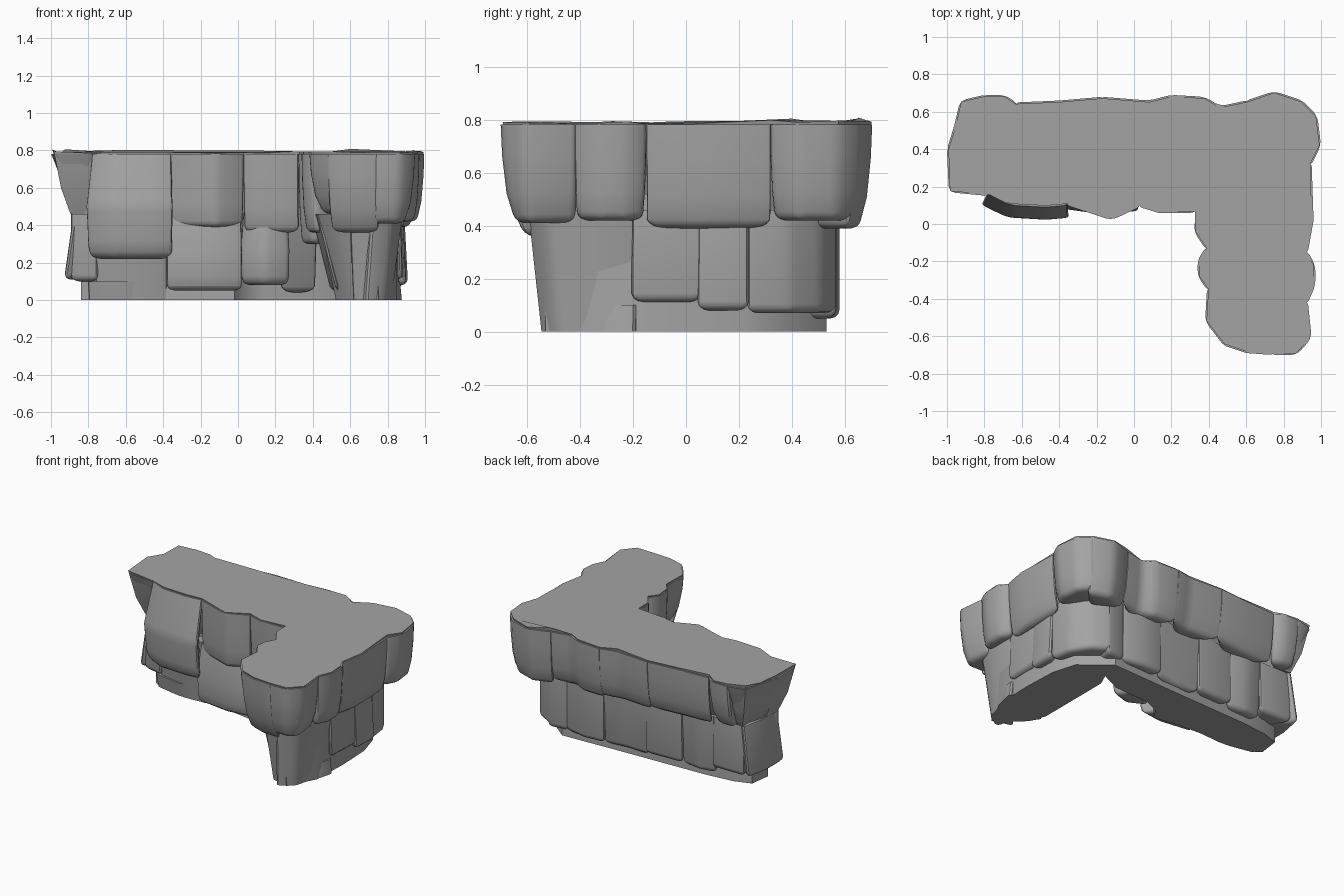
import bpy, bmesh, math, random
from mathutils import Vector

random.seed(4)
cube = bpy.data.objects.get("Cube")
if cube:
    bpy.data.objects.remove(cube, do_unlink=True)

stone = bpy.data.materials.new("grey_stone")
stone.use_nodes = True
stone.diffuse_color = (.37, .37, .37, 1)
stone.node_tree.nodes["Principled BSDF"].inputs["Base Color"].default_value = stone.diffuse_color

# Side profiles: (fraction of height, fraction of inset)
OVERHANG = [(1, 0), (.68, .1), (.3, .4), (0, 1)]
STRAIGHT = [(1, 0), (0, 1)]
BULGE = [(1, 0), (.5, 1), (.12, .7), (0, .2)]
made = []


def normals(points, closed=False):
    """Outward direction at every point of a counter-clockwise path."""
    count = len(points)
    result = []
    for i, p in enumerate(points):
        before = points[i - 1] if closed or i else p
        after = points[(i + 1) % count] if closed or i < count - 1 else p
        total = Vector((0, 0))
        for d in (p - before, after - p):
            if d.length:
                total += Vector((d.y, -d.x)).normalized()
        result.append(total.normalized())
    return result


def loft(name, rings, bevel=0):
    """Skin a stack of rings, cap both ends and round the free edges."""
    bm = bmesh.new()
    loops = [[bm.verts.new(p) for p in ring] for ring in rings]
    count = len(rings[0])
    for low, high in zip(loops, loops[1:]):
        for i in range(count):
            j = (i + 1) % count
            bm.faces.new((low[i], low[j], high[j], high[i]))
    bm.faces.new(loops[0])
    bm.faces.new(loops[-1])
    bmesh.ops.recalc_face_normals(bm, faces=bm.faces[:])
    if bevel:
        top = max(v.co.z for v in bm.verts)
        edges = [e for e in bm.edges if e.calc_face_angle() > .3
                 and not all(v.co.z > top - .001 for v in e.verts)
                 and not all(v.co.z < .001 for v in e.verts)]
        bmesh.ops.bevel(bm, geom=edges, offset=bevel, segments=3,
                        profile=.5, affect='EDGES', clamp_overlap=True)
    mesh = bpy.data.meshes.new(name)
    bm.to_mesh(mesh)
    bm.free()
    mesh.materials.append(stone)
    obj = bpy.data.objects.new(name, mesh)
    bpy.context.collection.objects.link(obj)
    made.append(obj)


def rock(name, path, low, high, inset, profile):
    """One wedge of stone whose outer face follows the path."""
    points = [Vector(p) for p in path]
    points[0] += (points[0] - points[1]).normalized() * .018
    points[-1] += (points[-1] - points[-2]).normalized() * .018
    outward = normals(points)
    middle = sum(points, Vector((0, 0))) / len(points)
    anchor = middle - sum(outward, Vector((0, 0))).normalized() * .22
    rings = []
    for height, share in reversed(profile):
        z = low + (high - low) * height
        ring = [p - n * inset * share for p, n in zip(points, outward)]
        rings.append([(p.x, p.y, z) for p in ring + [anchor]])
    loft(name, rings, .034)


def course(prefix, high, stones):
    """A run of stones; returns the path along their outer edge."""
    path = []
    for i, (points, low, inset, profile) in enumerate(stones):
        rock(f"{prefix}_{i + 1}", points, low, high, inset, profile)
        path += points
    return path


def core(name, path, levels, rough=0):
    """Solid mass behind a ring of stones."""
    points = []
    for p in map(Vector, path):
        if not points or (p - points[-1]).length > .045:
            points.append(p)
    if (points[0] - points[-1]).length < .045:
        points.pop()
    outward = normals(points, True)
    rings = [[(p.x - n.x * inset, p.y - n.y * inset, z) for p, n in zip(points, outward)]
             for z, inset in levels]
    rings[-1] = [(x, y, z + rough * random.random() * (1 + (y > .3)))
                 for x, y, z in rings[-1]]
    loft(name, rings)


# Upper overhanging stones
TOP = .782
upper = course("upper_inner_stone", TOP, [
    ([(-1, .4), (-.99, .17), (-.78, .15)], .46, .14, STRAIGHT),
    ([(-.78, .16), (-.66, .1), (-.47, .09), (-.36, .1)], .22, -.07, BULGE),
    ([(-.36, .1), (-.12, .02), (.03, .09)], .39, .02, OVERHANG),
    ([(.03, .09), (.13, .06), (.32, .06)], .36, .03, OVERHANG),
])
upper += course("upper_arm_stone", TOP, [
    ([(.33, .05), (.32, -.04), (.38, -.13)], .3, .02, OVERHANG),
    ([(.38, -.13), (.34, -.19), (.34, -.28), (.39, -.35)], .36, .03, OVERHANG),
    ([(.39, -.35), (.38, -.52), (.48, -.65)], .46, .08, OVERHANG),
    ([(.48, -.65), (.6, -.69), (.74, -.7)], .36, .09, OVERHANG),
    ([(.74, -.7), (.87, -.7), (.95, -.61), (.93, -.42)], .41, .06, OVERHANG),
])
upper += course("upper_right_stone", TOP, [
    ([(.93, -.42), (.97, -.33), (.97, -.22), (.93, -.15)], .42, .03, OVERHANG),
    ([(.93, -.15), (.96, .02), (.95, .32)], .39, .04, OVERHANG),
    ([(.95, .32), (1, .42), (.98, .58), (.9, .66)], .42, .04, OVERHANG),
])
upper += course("upper_back_stone", TOP, [
    ([(.9, .66), (.75, .71), (.6, .66)], .39, .05, OVERHANG),
    ([(.6, .66), (.46, .63), (.38, .68), (.2, .69)], .41, .05, OVERHANG),
    ([(.2, .69), (.08, .66), (-.17, .68)], .42, .05, OVERHANG),
    ([(-.17, .68), (-.4, .66), (-.63, .65)], .43, .05, OVERHANG),
    ([(-.63, .65), (-.69, .69), (-.8, .69)], .46, .07, OVERHANG),
    ([(-.8, .69), (-.93, .66), (-.96, .53), (-1, .4)], .46, .12, STRAIGHT),
])

# Lower stones, tucked in below the overhang
SHELF = .46
course("lower_inner_stone", SHELF, [
    ([(-.89, .23), (-.76, .2)], .1, 0, STRAIGHT),
    ([(-.77, .17), (-.56, .13), (-.38, .14)], 0, .07, STRAIGHT),
    ([(-.37, .12), (-.15, .09), (.01, .11)], .05, -.04, BULGE),
    ([(.03, .15), (.14, .09), (.26, .13)], .08, -.03, BULGE),
    ([(.25, .14), (.42, .16)], .04, .12, STRAIGHT),
])
course("lower_arm_stone", SHELF, [
    ([(.39, .1), (.39, -.13)], .08, .11, STRAIGHT),
    ([(.39, -.13), (.42, -.38)], .04, .11, STRAIGHT),
    ([(.42, -.37), (.5, -.49), (.61, -.57)], 0, .12, STRAIGHT),
    ([(.6, -.57), (.73, -.6)], 0, .08, STRAIGHT),
    ([(.73, -.6), (.84, -.53), (.88, -.38), (.88, -.2)], 0, .06, STRAIGHT),
])
course("lower_right_stone", SHELF, [
    ([(.87, -.2), (.88, .05)], .11, -.01, STRAIGHT),
    ([(.88, .05), (.89, .23)], .08, -.02, STRAIGHT),
    ([(.89, .24), (.87, .39), (.79, .51), (.68, .57)], .07, 0, STRAIGHT),
])
course("lower_back_stone", SHELF, [
    ([(.68, .57), (.55, .55)], .05, 0, STRAIGHT),
    ([(.55, .55), (.4, .58), (.25, .57)], .05, 0, STRAIGHT),
    ([(.25, .57), (.1, .55), (-.08, .56)], .04, .02, STRAIGHT),
    ([(-.08, .56), (-.35, .55)], .06, 0, STRAIGHT),
    ([(-.35, .55), (-.48, .57), (-.6, .55)], .05, .02, STRAIGHT),
    ([(-.6, .55), (-.84, .55)], .1, -.01, STRAIGHT),
    ([(-.85, .56), (-.88, .4), (-.88, .23)], .11, -.05, STRAIGHT),
])
course("foot_stone", .1, [
    ([(.84, -.32), (.87, -.2)], 0, -.01, STRAIGHT),
    ([(-.8, .22), (-.6, .18), (-.42, .2)], 0, .02, STRAIGHT),
])

# Solid masses: the footing and the walkable top
inner_foot = [(-.84, .28), (-.78, .24), (-.56, .22), (-.2, .2), (-.02, .17), (.03, .25),
              (.14, .3), (.41, .31), (.56, .38), (.52, .29), (.52, -.26)]
outer_foot = [(.56, -.37), (.65, -.46), (.75, -.53), (.85, -.33), (.86, -.05), (.85, .2),
              (.8, .37), (.6, .53), (.1, .51), (-.5, .49), (-.7, .47), (-.82, .43)]
core("footing", inner_foot + outer_foot, [(0, 0), (.52, 0)])
core("cliff_top", upper, [(.46, .13), (.6, .06), (TOP + .002, .008)], .012)

# Smooth shading with crisp cracks
bpy.ops.object.select_all(action='DESELECT')
for obj in made:
    obj.select_set(True)
bpy.context.view_layer.objects.active = made[0]
bpy.ops.object.shade_smooth_by_angle(angle=math.radians(35))
